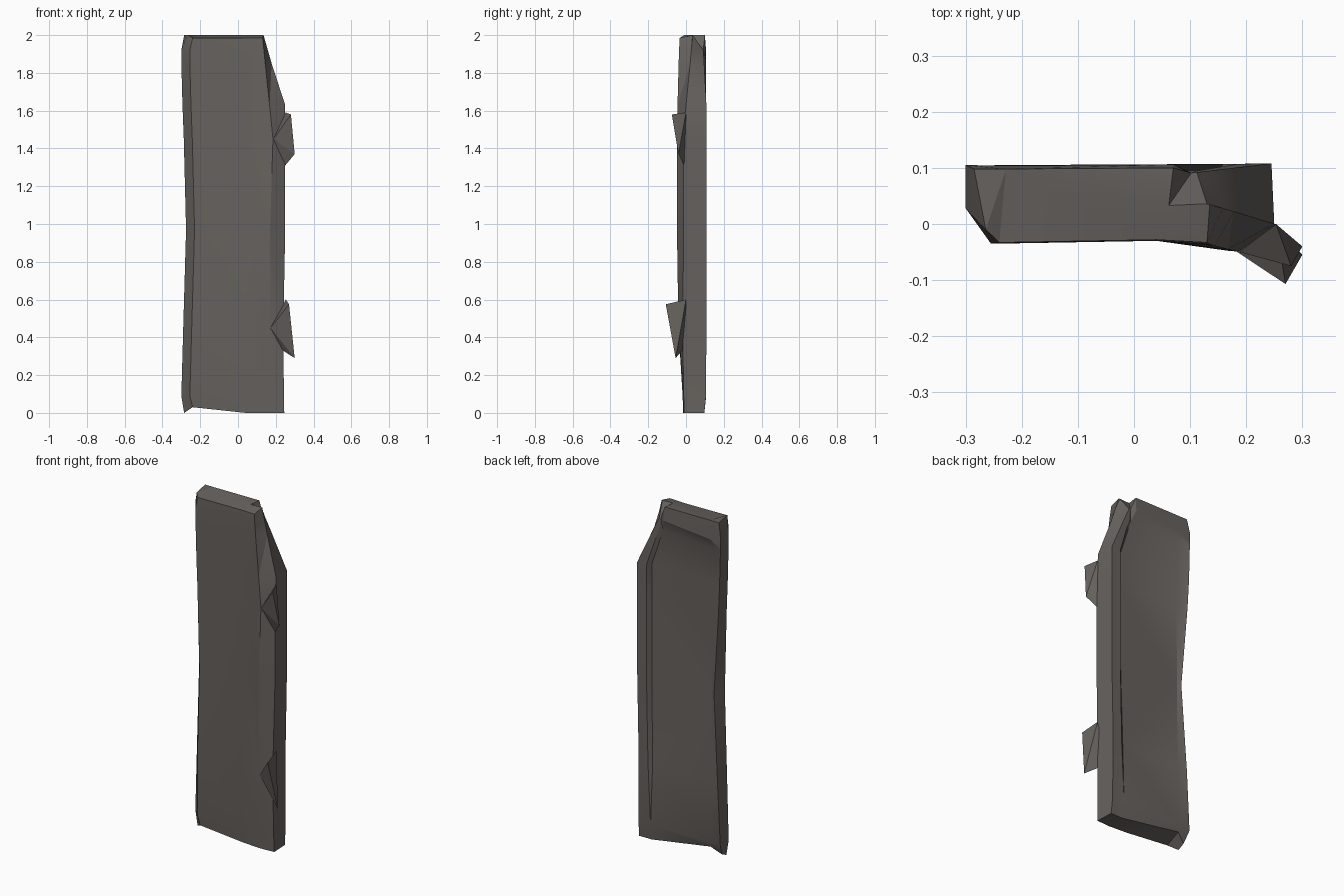
import bpy
import bmesh
from mathutils import Vector

default = bpy.data.objects.get("Cube")
if default:
    bpy.data.objects.remove(default, do_unlink=True)

# Single weathered colour
stone = bpy.data.materials.new("dark weathered brown")
stone.use_nodes = True
colour = (0.135, 0.122, 0.112, 1)
stone.diffuse_color = colour
shader = next(n for n in stone.node_tree.nodes if n.type == 'BSDF_PRINCIPLED')
shader.inputs["Base Color"].default_value = colour
shader.inputs["Roughness"].default_value = 0.9


def finish(bm, name, smooth_angle):
    """Turn a bmesh into a shaded object with outward normals."""
    bmesh.ops.recalc_face_normals(bm, faces=bm.faces[:])
    mesh = bpy.data.meshes.new(name)
    bm.to_mesh(mesh)
    bm.free()
    mesh.materials.append(stone)
    obj = bpy.data.objects.new(name, mesh)
    bpy.context.collection.objects.link(obj)
    bpy.ops.object.select_all(action='DESELECT')
    obj.select_set(True)
    bpy.context.view_layer.objects.active = obj
    bpy.ops.object.shade_smooth_by_angle(angle=smooth_angle)
    return obj


def section(z, edge, rim, front, ridge, shoulder, back, panel):
    """Cross-section of the plank: rims stand proud of a sunken back panel."""
    outline = [
        rim,
        (edge, 0.028),
        (edge + 0.045, front),
        (0.04, front + 0.005),
        ridge,
        shoulder,
        (shoulder[0] - 0.005, back),
        (shoulder[0] - 0.065, back - 0.001),
        (shoulder[0] - 0.085, panel + 0.002),
        (-0.228, panel),
    ]
    return [Vector((x, y, z)) for x, y in outline]


# Plank: sections from bottom to top, waisted on one edge
rings = [
    section(0.00, -0.285, (-0.285, 0.07), -0.012, (0.16, -0.015), (0.245, -0.01), 0.097, 0.095),
    section(0.09, -0.30, (-0.298, 0.104), -0.018, (0.16, -0.018), (0.243, -0.012), 0.106, 0.105),
    section(0.45, -0.29, (-0.28, 0.104), -0.031, (0.17, -0.04), (0.24, -0.018), 0.108, 0.09),
    section(0.97, -0.275, (-0.25, 0.094), -0.034, (0.17, -0.048), (0.25, -0.012), 0.108, 0.083),
    section(1.45, -0.287, (-0.285, 0.103), -0.035, (0.185, -0.049), (0.25, -0.012), 0.108, 0.081),
    section(1.63, -0.294, (-0.294, 0.105), -0.035, (0.167, -0.045), (0.25, 0.00), 0.108, 0.081),
    section(1.85, -0.30, (-0.30, 0.105), -0.035, (0.144, -0.039), (0.178, 0.022), 0.096, 0.081),
    section(1.92, -0.30, (-0.30, 0.105), -0.035, (0.137, -0.037), (0.158, 0.028), 0.092, 0.104),
    section(2.00, -0.285, (-0.285, 0.098), -0.033, (0.13, -0.033), (0.135, 0.035), 0.036, 0.098),
]

# Slanting bottom corner
for index, height in ((0, 0.02), (2, 0.03), (9, 0.06)):
    rings[0][index].z = height

# Chipped notch beneath the top
rings[6][6].x = 0.145
rings[6][9].z = 1.83
rings[7][6].x = 0.112
rings[7][7].x = 0.102
rings[7][9].z = 1.89
rings[8][7] = Vector((0.062, 0.033, 2))
rings[8][8].x = 0.07

# Narrow top face, dipping towards the front
rings[8][1].xy = (-0.264, -0.01)
for p in rings[8][2:5]:
    p.z = 1.985

bm = bmesh.new()
loops = [[bm.verts.new(p) for p in ring] for ring in rings]
count = len(loops[0])
for low, high in zip(loops, loops[1:]):
    for i in range(count):
        j = (i + 1) % count
        bm.faces.new((low[i], low[j], high[j], high[i]))
bm.faces.new(loops[0][::-1])
bm.faces.new(loops[-1])
bmesh.ops.triangulate(bm, faces=bm.faces[:])
finish(bm, "plank", 0.38)


# Pointed lugs on the notched edge
def lug(name, points):
    bm = bmesh.new()
    for p in points:
        bm.verts.new(p)
    bmesh.ops.convex_hull(bm, input=bm.verts[:])
    return finish(bm, name, 0.2)


lug("upper_lug", [
    (0.28, -0.075, 1.58), (0.3, -0.04, 1.37), (0.253, 0, 1.59),
    (0.25, -0.01, 1.31), (0.188, -0.05, 1.45), (0.22, 0, 1.45),
])
lug("lower_lug", [
    (0.27, -0.107, 0.575), (0.3, -0.055, 0.29), (0.253, 0, 0.6),
    (0.238, -0.02, 0.33), (0.172, -0.042, 0.45), (0.21, 0, 0.45),
])
